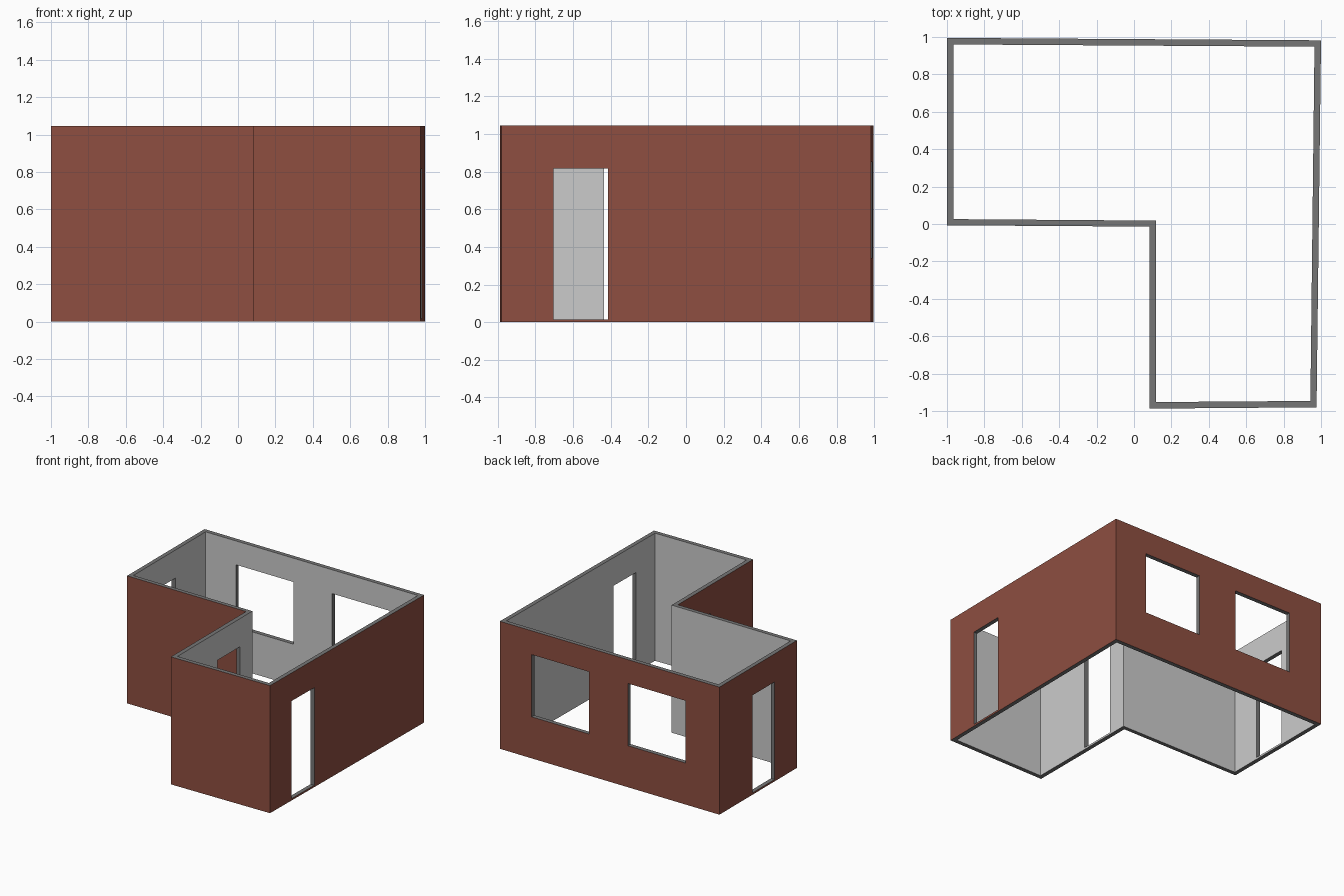
import bpy, bmesh
from mathutils import Vector

if "Cube" in bpy.data.objects:
    bpy.data.objects.remove(bpy.data.objects["Cube"])

HEIGHT = 1.045
DOOR_Z = (0.015, 0.815)
WINDOW_Z = (0.34, 0.85)
ROWS = sorted({0, *DOOR_Z, *WINDOW_Z, HEIGHT})

# L-shaped plan: matching outer and inner corners, slightly out of square
OUTER = [(-1, 0.995), (-1, -0.007), (0.083, -0.014), (0.083, -0.987), (0.976, -0.98), (1, 0.982)]
INNER = [(-0.966, 0.96), (-0.966, 0.026), (0.118, 0.018), (0.118, -0.952), (0.943, -0.946), (0.965, 0.948)]

# Openings by wall number: (axis, [(low, high, heights)])
OPENINGS = {
    0: (1, [(0.28, 0.57, DOOR_Z)]),
    2: (1, [(-0.435, -0.14, DOOR_Z)]),
    4: (1, [(-0.705, -0.415, DOOR_Z)]),
    5: (0, [(0.187, 0.71, WINDOW_Z), (-0.69, -0.167, WINDOW_Z)]),
}
BRICK, PLASTER, EDGE = 0, 1, 2


def material(name, color):
    m = bpy.data.materials.new(name)
    m.diffuse_color = (*color, 1)
    m.use_nodes = True
    m.node_tree.nodes["Principled BSDF"].inputs["Base Color"].default_value = m.diffuse_color
    return m


def at(a, b, axis, value):
    """Point on the line a-b at the given axis coordinate."""
    a, b = Vector(a), Vector(b)
    return a.lerp(b, (value - a[axis]) / (b[axis] - a[axis]))


bm = bmesh.new()


def quad(points, mat):
    f = bm.faces.new([bm.verts.new(p) for p in points])
    f.material_index = mat


def up(p, z):
    return (p[0], p[1], z)


for i in range(6):
    j = (i + 1) % 6
    axis, holes = OPENINGS.get(i, (0, []))
    # Split the wall into columns at the sides of its openings
    cuts = sorted((c for h in holes for c in h[:2]), reverse=OUTER[i][axis] > OUTER[j][axis])
    out = [Vector(OUTER[i])] + [at(OUTER[i], OUTER[j], axis, c) for c in cuts] + [Vector(OUTER[j])]
    inn = [Vector(INNER[i])] + [at(INNER[i], INNER[j], axis, c) for c in cuts] + [Vector(INNER[j])]

    for k in range(len(out) - 1):
        o, p, q, r = out[k], out[k + 1], inn[k + 1], inn[k]
        # Top rim and underside
        for z in (0, HEIGHT):
            quad([up(v, z) for v in (o, p, q, r)], EDGE)
        span = holes[0][2] if k % 2 else None
        for z0, z1 in zip(ROWS, ROWS[1:]):
            if span and span[0] <= z0 and z1 <= span[1]:
                # Jambs of the opening
                for a, b in ((o, r), (p, q)):
                    quad([up(a, z0), up(b, z0), up(b, z1), up(a, z1)], EDGE)
            else:
                # Outer brick and inner plaster
                quad([up(o, z0), up(p, z0), up(p, z1), up(o, z1)], BRICK)
                quad([up(r, z0), up(q, z0), up(q, z1), up(r, z1)], PLASTER)
        # Sill and lintel
        for z in span or ():
            quad([up(v, z) for v in (o, p, q, r)], EDGE)

bmesh.ops.remove_doubles(bm, verts=bm.verts, dist=1e-4)
bmesh.ops.recalc_face_normals(bm, faces=bm.faces)
mesh = bpy.data.meshes.new("house_walls")
bm.to_mesh(mesh)
bm.free()
for name, color in (("brick red", (0.272, 0.077, 0.052)),
                    ("light plaster", (0.6, 0.6, 0.6)),
                    ("grey wall edge", (0.182, 0.182, 0.182))):
    mesh.materials.append(material(name, color))
bpy.context.collection.objects.link(bpy.data.objects.new("house_walls", mesh))
